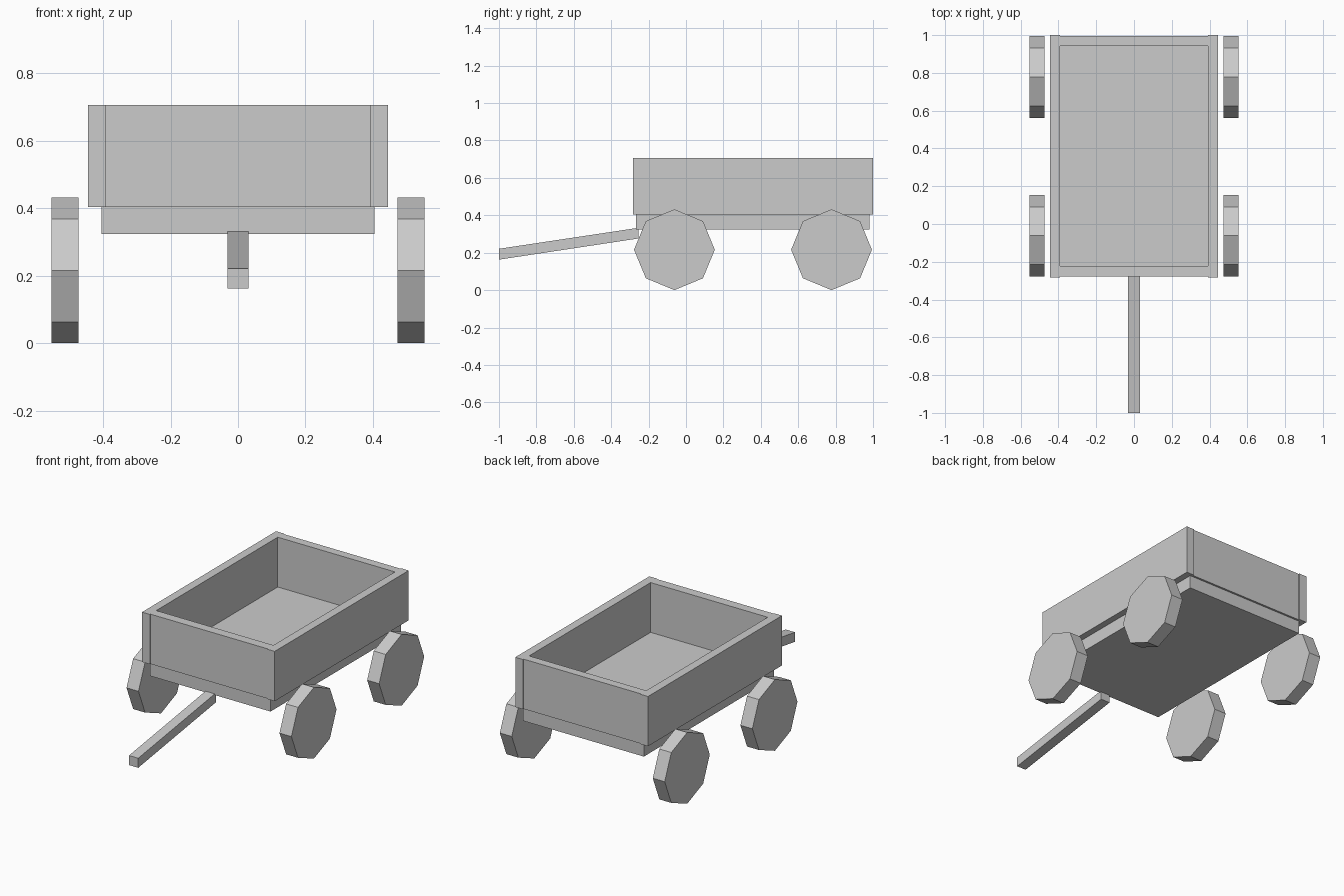
import bpy, bmesh, math

cube = bpy.data.objects.get("Cube")
if cube:
    bpy.data.objects.remove(cube, do_unlink=True)

grey = bpy.data.materials.new("plain_grey")
grey.use_nodes = True
colour = (0.6, 0.6, 0.6, 1)
grey.diffuse_color = colour
grey.node_tree.nodes["Principled BSDF"].inputs["Base Color"].default_value = colour


def finish(name, bm):
    bmesh.ops.recalc_face_normals(bm, faces=bm.faces)
    mesh = bpy.data.meshes.new(name)
    bm.to_mesh(mesh)
    bm.free()
    mesh.materials.append(grey)
    obj = bpy.data.objects.new(name, mesh)
    bpy.context.collection.objects.link(obj)
    return obj


def extrude_x(name, profile, x0, x1):
    """Extrude a (y, z) outline between two x positions."""
    bm = bmesh.new()
    face = bm.faces.new([bm.verts.new((x0, y, z)) for y, z in profile])
    out = bmesh.ops.extrude_face_region(bm, geom=[face])
    verts = [v for v in out["geom"] if isinstance(v, bmesh.types.BMVert)]
    bmesh.ops.translate(bm, verts=verts, vec=(x1 - x0, 0, 0))
    return finish(name, bm)


def box(name, x, y, z):
    profile = [(y[0], z[0]), (y[1], z[0]), (y[1], z[1]), (y[0], z[1])]
    return extrude_x(name, profile, *x)


# Cart bed and its four boards
BOARD_Z = (0.404, 0.706)
END_X = (-0.393, 0.393)
box("bed", (-0.405, 0.405), (-0.267, 0.982), (0.324, 0.404))
box("front_board", END_X, (-0.279, -0.222), BOARD_Z)
box("back_board", END_X, (0.942, 0.994), BOARD_Z)
for side, s in (("left", 1), ("right", -1)):
    box(side + "_board", (s * 0.393, s * 0.445), (-0.284, 1.0), BOARD_Z)

# Eight-sided wheels
RADIUS = 0.216
for end, y in (("front", -0.062), ("back", 0.778)):
    rim = [(y + RADIUS * math.cos(i * math.pi / 4),
            RADIUS * (1 + math.sin(i * math.pi / 4))) for i in range(8)]
    for side, s in (("left", 1), ("right", -1)):
        extrude_x(f"{end}_{side}_wheel", rim, s * 0.473, s * 0.553)

# Sloping pull handle
extrude_x("pull_handle", [(-1.0, 0.163), (-0.255, 0.276), (-0.255, 0.333), (-1.0, 0.221)],
          -0.031, 0.031)
